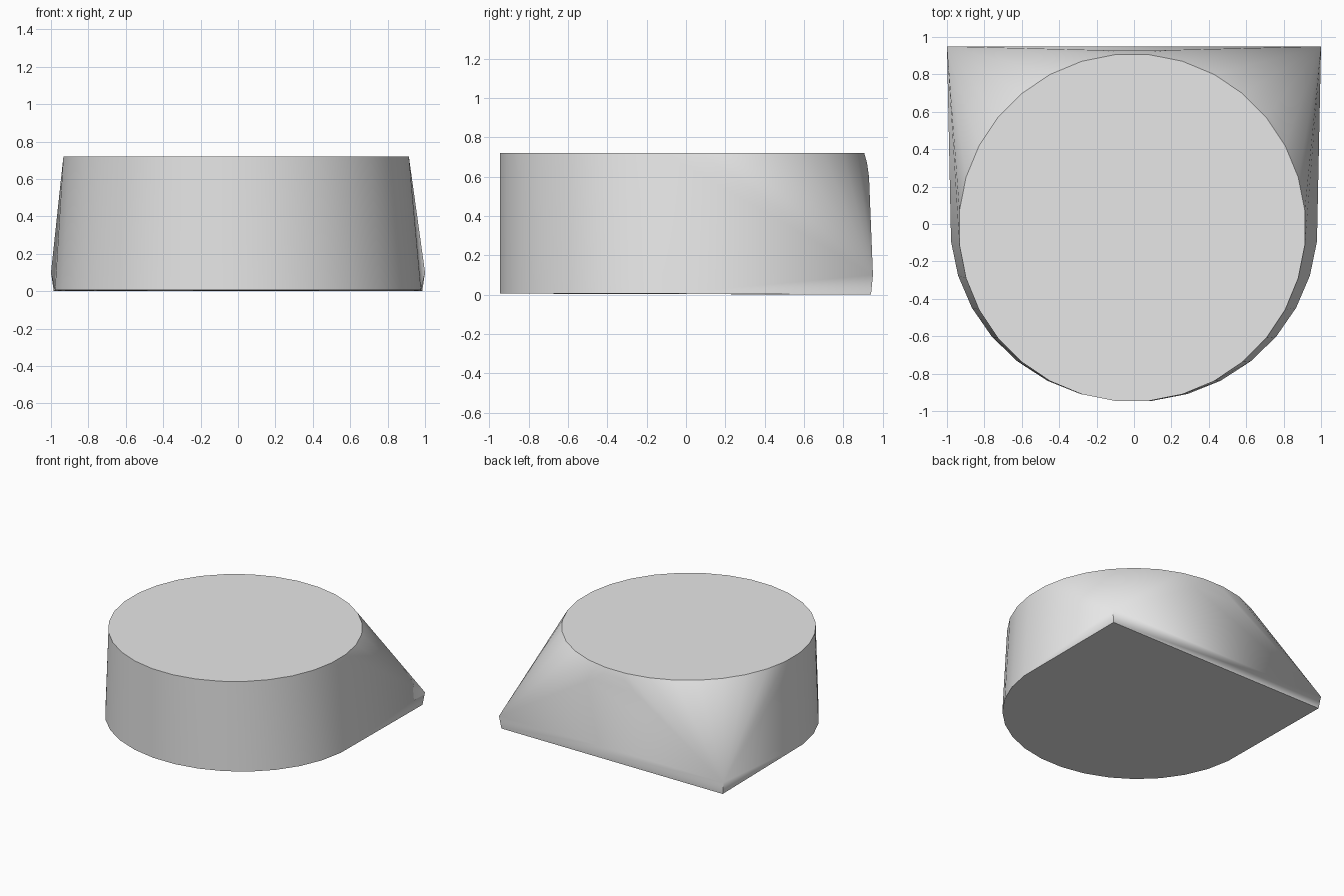
import bpy, bmesh, math

cube = bpy.data.objects.get("Cube")
if cube:
    bpy.data.objects.remove(cube, do_unlink=True)

# Single plain grey material
grey = bpy.data.materials.new("plain grey")
grey.use_nodes = True
grey.diffuse_color = (0.8, 0.8, 0.8, 1)
grey.node_tree.nodes["Principled BSDF"].inputs["Base Color"].default_value = (0.8, 0.8, 0.8, 1)

SIDES = 32


def ring(cx, cy, rx, ry, z, front_only=False):
    """Points of an ellipse with flat sides facing the axes."""
    pts = []
    for i in range(SIDES):
        a = (i + 0.5) * math.tau / SIDES
        if front_only and math.sin(a) > 0:
            continue
        pts.append((cx + rx * math.cos(a), cy + ry * math.sin(a), z))
    return pts


# Round top, and the round front half of the base
points = ring(-0.01, -0.02, 0.928, 0.93, 0.72)
points += ring(0, 0, 0.983, 0.95, 0.005, front_only=True)

# Square rear corners and the shallow shoulder of the back
for side in (-1, 1):
    points += [(side * 0.985, 0.94, 0), (side, 0.95, 0.1),
               (side * 0.2, 0.93, 0.6), (side * 0.1, 0.92, 0.67)]

# Wrap the outline points in a tight shell
bm = bmesh.new()
for p in points:
    bm.verts.new(p)
hull = bmesh.ops.convex_hull(bm, input=bm.verts[:])
loose = [v for v in bm.verts if not v.link_faces]
bmesh.ops.delete(bm, geom=loose, context='VERTS')
bmesh.ops.dissolve_limit(bm, angle_limit=math.radians(0.5),
                         verts=bm.verts[:], edges=bm.edges[:])
bmesh.ops.recalc_face_normals(bm, faces=bm.faces[:])

mesh = bpy.data.meshes.new("rounded_block")
bm.to_mesh(mesh)
bm.free()
mesh.materials.append(grey)
block = bpy.data.objects.new("rounded_block", mesh)
bpy.context.collection.objects.link(block)

# Smooth sides with crisp top and base edges
bpy.ops.object.select_all(action='DESELECT')
block.select_set(True)
bpy.context.view_layer.objects.active = block
bpy.ops.object.shade_smooth_by_angle(angle=math.radians(30))
